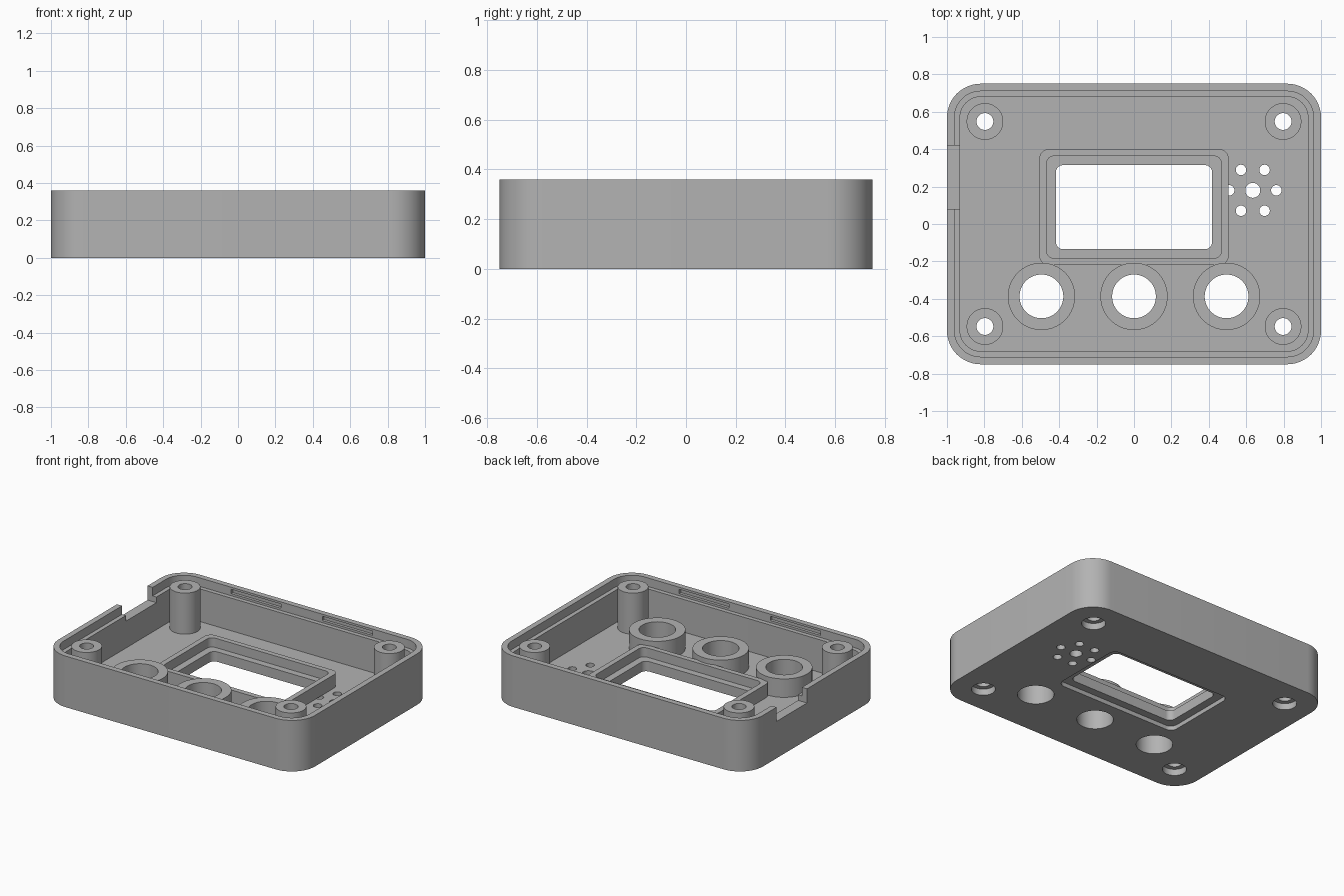
import bpy, bmesh
from math import pi, cos, sin

if "Cube" in bpy.data.objects:
    bpy.data.objects.remove(bpy.data.objects["Cube"])

grey = bpy.data.materials.new("plain_grey")
grey.use_nodes = True
grey.diffuse_color = (0.45, 0.45, 0.45, 1)
grey.node_tree.nodes["Principled BSDF"].inputs["Base Color"].default_value = (0.45, 0.45, 0.45, 1)

TOP, FLOOR, LEDGE = 0.36, 0.07, 0.30
WIN_Y = 0.09
SEG = 12


def outline(w, h, r):
    """Rounded rectangle by half sizes; a circle when both equal r."""
    shift = 0.5 if w == r else 0
    count = SEG if w == r else SEG + 1
    pts = []
    for q, (sx, sy) in enumerate(((1, 1), (-1, 1), (-1, -1), (1, -1))):
        for k in range(count):
            a = (q + (k + shift) / SEG) * pi / 2
            pts.append((sx * (w - r) + r * cos(a), sy * (h - r) + r * sin(a)))
    return pts


def loft(name, levels, at=(0, 0), ring=False):
    """Skin through levels of (half width, half depth, radius, z).
    A solid gets end caps; a ring stays open where it meets the floor."""
    bm = bmesh.new()
    loops = []
    for w, h, r, z in levels:
        loops.append([bm.verts.new((x + at[0], y + at[1], z)) for x, y in outline(w, h, r)])
    for a, b in zip(loops, loops[1:]):
        for i in range(len(a)):
            j = (i + 1) % len(a)
            bm.faces.new((a[i], a[j], b[j], b[i]))
    if not ring:
        bm.faces.new(loops[0][::-1])
        bm.faces.new(loops[-1])
        bmesh.ops.recalc_face_normals(bm, faces=bm.faces)
    me = bpy.data.meshes.new(name)
    bm.to_mesh(me)
    bm.free()
    me.materials.append(grey)
    ob = bpy.data.objects.new(name, me)
    bpy.context.collection.objects.link(ob)
    return ob


def disc(r, z):
    return (r, r, r, z)


def box(x0, x1, y0, y1, z0, z1):
    w, h = (x1 - x0) / 2, (y1 - y0) / 2
    r = 0.0005
    return loft("cutter", [(w, h, r, z0), (w, h, r, z1)], ((x0 + x1) / 2, (y0 + y1) / 2))


def activate(ob):
    bpy.ops.object.select_all(action='DESELECT')
    ob.select_set(True)
    bpy.context.view_layer.objects.active = ob


def cut(target, cutter):
    mod = target.modifiers.new("cut", 'BOOLEAN')
    mod.operation = 'DIFFERENCE'
    mod.solver = 'EXACT'
    mod.object = cutter
    cutter.hide_render = True
    activate(target)
    bpy.ops.object.modifier_apply(modifier=mod.name)
    bpy.data.objects.remove(cutter)


# Open tray with a stepped lip
case = loft("case_shell", [
    (1, 0.75, 0.18, 0), (1, 0.75, 0.18, TOP),
    (0.96, 0.71, 0.14, TOP), (0.96, 0.71, 0.14, LEDGE),
    (0.93, 0.68, 0.11, LEDGE), (0.93, 0.68, 0.11, FLOOR)])
parts = [case]

# Window opening with a shallow recess underneath
cut(case, loft("cutter", [
    (0.475, 0.28, 0.05, -0.1), (0.475, 0.28, 0.05, 0.03),
    (0.418, 0.225, 0.04, 0.03), (0.418, 0.225, 0.04, 0.2)], (0, WIN_Y)))

# Cable notch in the side wall
cut(case, box(-1.1, -0.9, 0.08, 0.42, 0.26, 0.5))

# Snap slots inside the front and back lips
for s in (-1, 1):
    for c in (-0.355, 0.355):
        y0, y1 = sorted((s * 0.69, s * 0.73))
        cut(case, box(c - 0.195, c + 0.195, y0, y1, 0.315, 0.345))

# Speaker holes
speaker = (0.635, 0.18)
cut(case, loft("cutter", [disc(0.04, -0.1), disc(0.04, 0.2)], speaker))
for k in range(6):
    a = k * pi / 3
    spot = (speaker[0] + 0.126 * cos(a), speaker[1] + 0.126 * sin(a))
    cut(case, loft("cutter", [disc(0.028, -0.1), disc(0.028, 0.2)], spot))

# Screw bosses with countersunk holes
for sx in (-1, 1):
    for sy in (-1, 1):
        spot = (sx * 0.797, sy * 0.548)
        cut(case, loft("cutter", [disc(0.077, -0.1), disc(0.077, 0.045),
                                  disc(0.045, 0.045), disc(0.045, 0.2)], spot))
        parts.append(loft("screw_boss", [disc(0.098, FLOOR), disc(0.098, TOP),
                                         disc(0.045, TOP), disc(0.045, FLOOR)], spot, True))

# Button collars
for x in (-0.495, 0, 0.495):
    spot = (x, -0.387)
    cut(case, loft("cutter", [disc(0.117, -0.1), disc(0.117, 0.2)], spot))
    parts.append(loft("button_collar", [disc(0.18, FLOOR), disc(0.18, 0.2),
                                        disc(0.117, 0.2), disc(0.117, FLOOR)], spot, True))

# Raised window frame with an inner ledge
parts.append(loft("window_frame", [
    (0.506, 0.31, 0.05, FLOOR), (0.506, 0.31, 0.05, 0.165),
    (0.468, 0.273, 0.04, 0.165), (0.468, 0.273, 0.04, 0.1),
    (0.418, 0.225, 0.04, 0.1), (0.418, 0.225, 0.04, FLOOR)], (0, WIN_Y), True))

for ob in parts:
    activate(ob)
    bpy.ops.object.shade_smooth_by_angle(angle=pi / 6)
